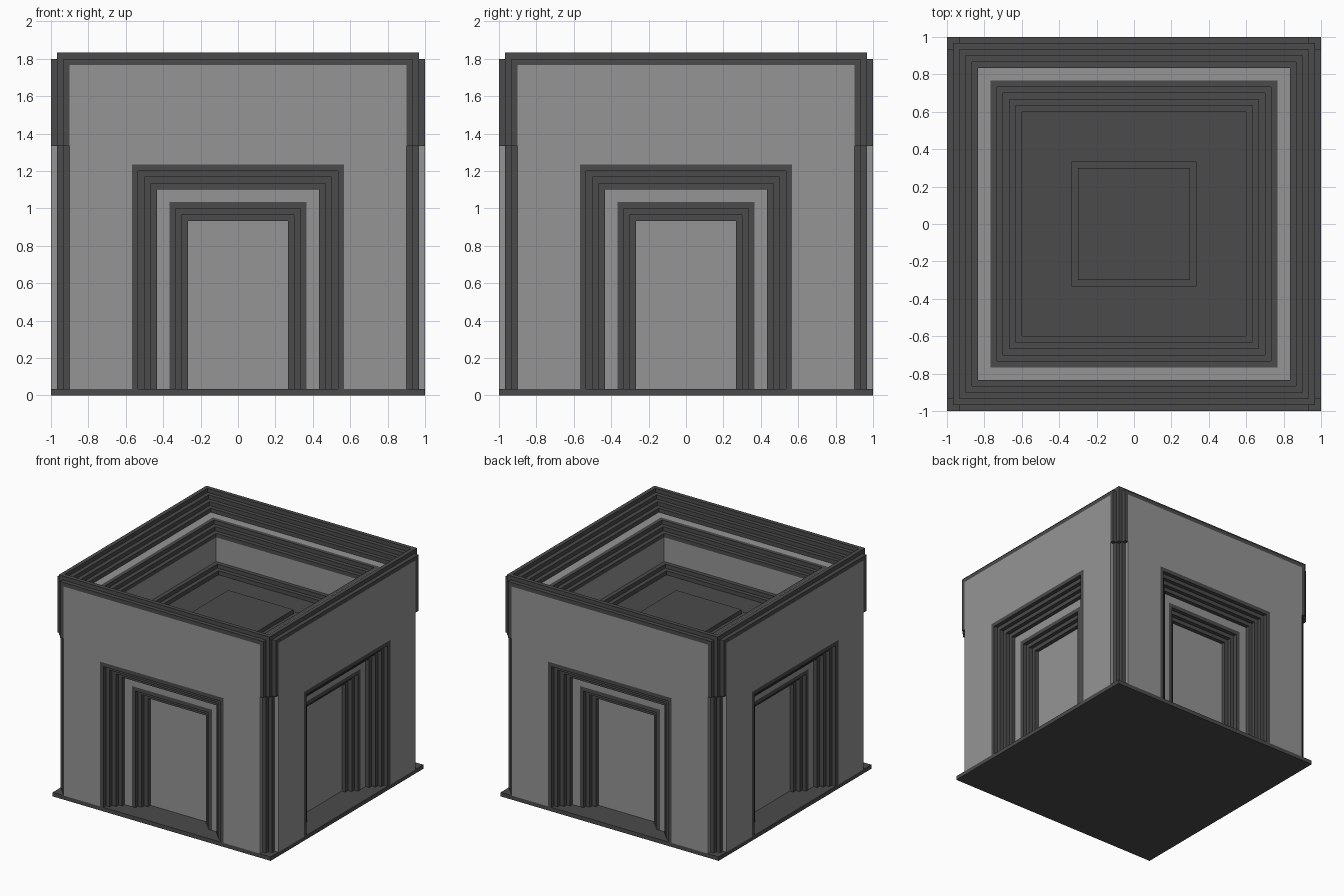
import bpy
import math

if "Cube" in bpy.data.objects:
    bpy.data.objects.remove(bpy.data.objects["Cube"])

U = 1 / 30  # the whole design sits on a grid of 1/30 unit
LIGHT, DARK = 0, 1


def material(name, v):
    m = bpy.data.materials.new(name)
    m.diffuse_color = (v, v, v, 1)
    m.use_nodes = True
    m.node_tree.nodes["Principled BSDF"].inputs["Base Color"].default_value = m.diffuse_color
    return m


MATS = [material("light grey stone", 0.30), material("dark grey trim", 0.07)]


class Part:
    """Collects faces (grid units) with a colour index each."""

    def __init__(self):
        self.verts, self.faces, self.cols = [], [], []

    def face(self, pts, col):
        n = len(self.verts)
        self.verts += [(x * U, y * U, z * U) for x, y, z in pts]
        self.faces.append(range(n, n + len(pts)))
        self.cols.append(col)

    def loft(self, loops, cols, closed, flip):
        """Join successive loops with quads, one colour per step."""
        for a, b, col in zip(loops, loops[1:], cols):
            n = len(a)
            for i in range(n if closed else n - 1):
                j = (i + 1) % n
                q = [a[i], a[j], b[j], b[i]]
                self.face(q[::-1] if flip else q, col)

    def mesh(self, name):
        me = bpy.data.meshes.new(name)
        me.from_pydata(self.verts, [], [list(f) for f in self.faces])
        for m in MATS:
            me.materials.append(m)
        for p, c in zip(me.polygons, self.cols):
            p.material_index = c
        me.validate()
        return me


def place(me, name, turn=0):
    ob = bpy.data.objects.new(name, me)
    ob.rotation_euler.z = turn * math.pi / 2
    bpy.context.collection.objects.link(ob)


def square(w, z):
    return [(-w, -w, z), (w, -w, z), (w, w, z), (-w, w, z)]


# base plate
base = Part()
base.face(square(30, 0)[::-1], DARK)
base.loft([square(30, 0), square(30, 1)], [DARK], True, False)
base.face(square(30, 1), DARK)
place(base.mesh("base_plate"), "base_plate")

# facade: wall with stepped doorway, each entry (half width, top, depth)
steps = [(27, 53, 0), (17, 37, 0)]
cols = [LIGHT]
for k in range(4):                      # outer door frame
    steps += [(16 - k, 36 - k, k), (16 - k, 36 - k, k + 1)]
    cols += [DARK, DARK]
steps.append((11, 31, 4))               # light panel between frames
cols.append(LIGHT)
for k in range(3):                      # inner door frame
    steps += [(10 - k, 30 - k, 4 + k), (10 - k, 30 - k, 5 + k)]
    cols += [DARK, DARK]
arches = [[(-w, d - 30, 1), (-w, d - 30, t), (w, d - 30, t), (w, d - 30, 1)]
          for w, t, d in steps]
facade = Part()
facade.loft(arches, cols, False, True)
facade.face(arches[-1][::-1], LIGHT)    # door panel
facade.face([(-27, -30, 53), (27, -30, 53), (27, -30, 54), (-27, -30, 54)], DARK)
facade.face([(-28, -30, 54), (28, -30, 54), (28, -29, 54), (-28, -29, 54)], DARK)
facade_mesh = facade.mesh("facade")

# corner: notched post below, wider bracket above
post = [(27, -30), (27, -29), (28, -29), (28, -28), (29, -28), (29, -27), (30, -27)]
bracket = [(27, -30), (28, -30), (28, -29), (29, -29), (29, -28), (30, -28), (30, -27)]
corner = Part()
for outline, z0, z1 in ((post, 1, 40), (bracket, 40, 54)):
    for i, ((ax, ay), (bx, by)) in enumerate(zip(outline, outline[1:])):
        col = LIGHT if outline is post and i in (0, 5) else DARK
        corner.face([(ax, ay, z0), (bx, by, z0), (bx, by, z1), (ax, ay, z1)], col)
for k in range(3):                      # bracket undersides
    x, y = 27 + k, -30 + k
    corner.face([(x, y, 40), (x, y + 1, 40), (x + 1, y + 1, 40), (x + 1, y, 40)], DARK)
corner_mesh = corner.mesh("corner_post")

for i, side in enumerate(("front", "right", "back", "left")):
    place(facade_mesh, side + "_facade", i)
    place(corner_mesh, side + "_corner_post", i)

# roof: stepped basin, each entry (half width, height, colour of step leading to it)
prof = [(29, 54, DARK), (29, 55, DARK)]
for k in range(4):                      # rim steps
    prof += [(28 - k, 55 - k, DARK), (28 - k, 54 - k, DARK)]
prof.append((23, 51, LIGHT))            # light ledge
for k in range(3):                      # inner steps
    prof += [(22 - k, 51 - k, DARK), (22 - k, 50 - k, DARK)]
prof.append((20, 42, LIGHT))            # basin wall
prof += [(19, 42, DARK), (19, 41, DARK), (18, 41, DARK), (18, 40, DARK)]
prof += [(10, 40, DARK), (10, 41, DARK), (9, 41, DARK), (9, 42, DARK)]  # centre plinth
roof = Part()
roof.loft([square(w, z) for w, z, _ in prof], [c for _, _, c in prof[1:]], True, False)
roof.face(square(9, 42), DARK)
place(roof.mesh("roof_basin"), "roof_basin")
